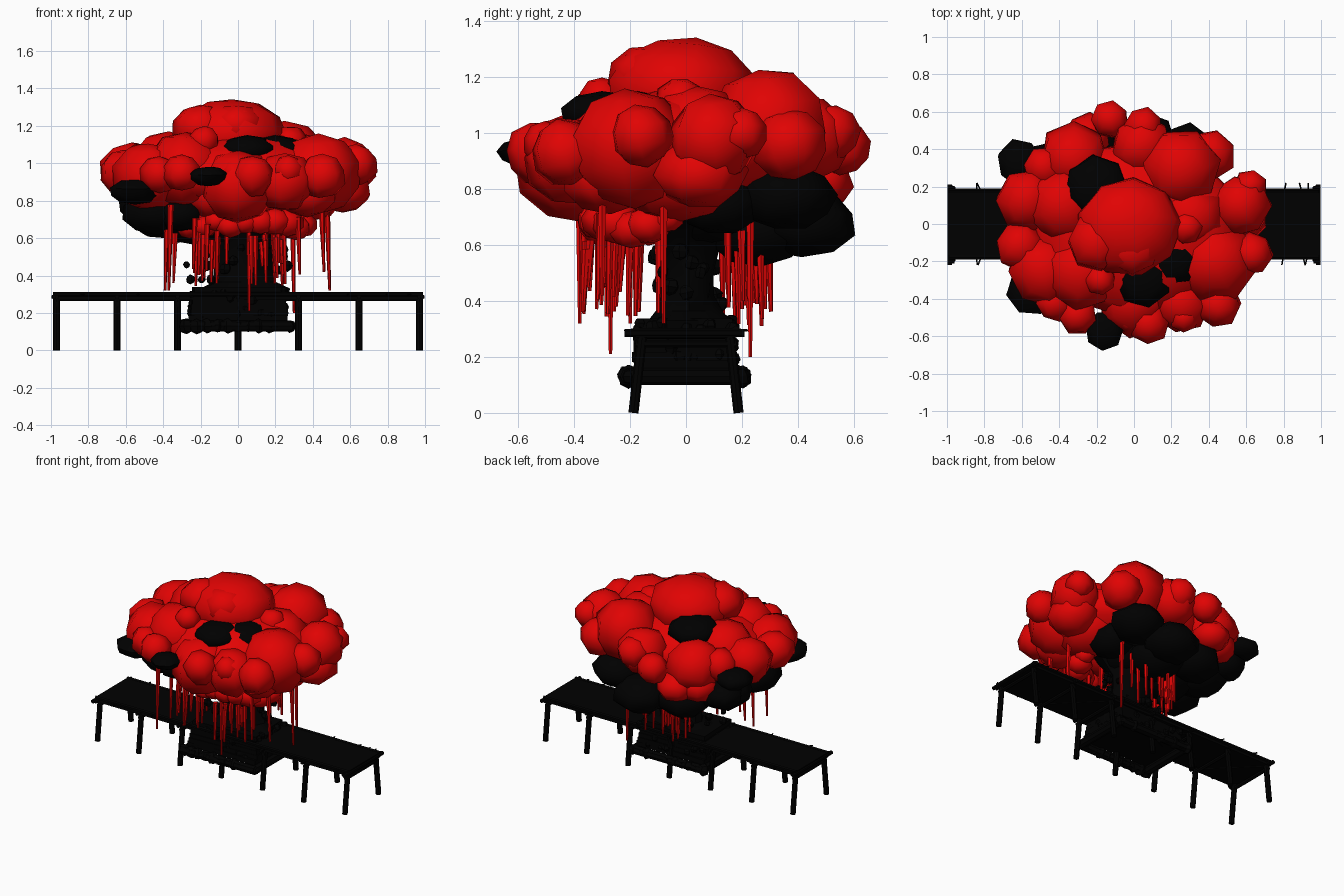
import bpy, bmesh, math, random
from mathutils import Matrix, Vector

random.seed(7)
cube = bpy.data.objects.get("Cube")
if cube:
    bpy.data.objects.remove(cube, do_unlink=True)


def material(name, rgb):
    m = bpy.data.materials.new(name)
    m.use_nodes = True
    m.diffuse_color = (*rgb, 1)
    node = next(n for n in m.node_tree.nodes if n.type == 'BSDF_PRINCIPLED')
    node.inputs["Base Color"].default_value = (*rgb, 1)
    return m


RED = material("bright_red", (0.75, 0.001, 0.001))
BLACK = material("soot_black", (0, 0, 0))


def finish(bm, name, mat, smooth=0):
    mesh = bpy.data.meshes.new(name)
    bm.to_mesh(mesh)
    bm.free()
    mesh.materials.append(mat)
    ob = bpy.data.objects.new(name, mesh)
    bpy.context.collection.objects.link(ob)
    if smooth:
        bpy.ops.object.select_all(action='DESELECT')
        ob.select_set(True)
        bpy.context.view_layer.objects.active = ob
        bpy.ops.object.shade_smooth_by_angle(angle=math.radians(smooth))


def blob(bm, pos, size, sides=7, rings=5, rough=0.05):
    """Coarse billow: a few-sided ball with a fan at its slightly tilted pole."""
    verts = bmesh.ops.create_uvsphere(bm, u_segments=sides, v_segments=rings, radius=1.06)["verts"]
    spin = (Matrix.Rotation(random.uniform(-0.25, 0.25), 3, 'X')
            @ Matrix.Rotation(random.uniform(0, 6), 3, 'Z'))
    for v in verts:
        p = spin @ v.co * random.uniform(1 - rough, 1 + rough)
        v.co = Vector(pos) + Vector(p[i] * size[i] for i in range(3))


def box(bm, pos, size, turn=0):
    bmesh.ops.create_cube(bm, size=1, matrix=Matrix.Translation(pos)
                          @ Matrix.Rotation(turn, 4, 'Z') @ Matrix.Diagonal((*size, 1)))


def rod(bm, a, b, r1, r2=None, sides=6):
    a, b = Vector(a), Vector(b)
    d = b - a
    rot = d.to_track_quat('Z', 'Y').to_matrix().to_4x4()
    bmesh.ops.create_cone(bm, cap_ends=True, segments=sides, radius1=r1,
                          radius2=r1 if r2 is None else r2, depth=d.length,
                          matrix=Matrix.Translation((a + b) / 2) @ rot)


def cluster(name, mat, spots, squash):
    bm = bmesh.new()
    for x, y, z, r in spots:
        blob(bm, (x, y, z), (r, r, r * squash))
    finish(bm, name, mat, 60)


# Cloud core and crown
bm = bmesh.new()
blob(bm, (0.02, -0.02, 0.94), (0.54, 0.45, 0.21), 12, 8)
finish(bm, "cloud_core", RED, 60)
bm = bmesh.new()
blob(bm, (-0.03, -0.02, 1.155), (0.27, 0.26, 0.18), 9, 6, 0.03)
blob(bm, (-0.2, -0.1, 1.19), (0.15, 0.15, 0.12))
blob(bm, (0.0, -0.13, 1.2), (0.14, 0.14, 0.11))
finish(bm, "cloud_crown", RED, 60)

# Big billows around the rim
cluster("cloud_billows", RED, [
    (.43, -.2, .94, .22), (.25, .3, 1.03, .21), (.41, .37, .96, .13),
    (.57, .1, .98, .16), (-.57, .13, .96, .16), (-.61, -.12, .95, .13),
    (-.48, -.25, .93, .19), (-.28, -.25, .97, .21), (0, -.4, .88, .2),
    (.25, -.42, .9, .16), (-.32, .36, .95, .18), (-.37, .1, .98, .2),
    (.3, .04, 1.0, .18), (.04, .42, .98, .16)], .92)

# Hanging billows below
cluster("cloud_underside", RED, [
    (.1, -.15, .83, .18), (.36, -.02, .86, .22), (-.12, -.24, .83, .16),
    (.55, .05, .86, .16), (.37, -.28, .84, .16), (-.36, .38, .82, .13),
    (-.25, .47, .82, .12)], .75)

# Small puffs on the outer edge
cluster("cloud_puffs", RED, [
    (-.3, -.49, .95, .1), (.08, -.53, .93, .11), (.45, -.43, .93, .12),
    (-.13, .56, .95, .1), (.05, .52, 1.0, .1), (.63, -.16, .99, .11),
    (.28, -.02, 1.11, .09), (-.42, -.42, .94, .1), (-.02, -.5, .95, .08),
    (-.48, .3, .97, .11), (.27, -.5, .96, .08), (-.18, -.3, 1.12, .08),
    (.62, .2, 1.0, .09)], .95)

# Soot patches between billows and the dark shelf under the rear
cluster("soot_patches", BLACK, [
    (-.2, .2, 1.11, .17), (.05, -.29, 1.07, .15), (.2, -.18, 1.07, .15),
    (-.16, -.57, .93, .1), (-.61, .33, .92, .12), (-.55, -.35, .85, .13)], .5)
cluster("soot_shelf", BLACK, [
    (-.44, -.13, .74, .18), (-.4, .16, .73, .19), (-.22, .33, .68, .17),
    (.05, .42, .68, .18), (.27, .36, .77, .17), (.02, .25, .65, .18),
    (-.22, .05, .7, .2), (-.31, -.2, .73, .14), (-.5, .3, .77, .13),
    (.1, .05, .74, .2), (.28, .12, .74, .15)], .65)

# Lower collar of small red puffs, on the front and right
bm = bmesh.new()
for i in range(12):
    a = math.radians(195 + i * 15)
    r = random.uniform(0.06, 0.095)
    blob(bm, (0.04 + 0.31 * math.cos(a), 0.25 * math.sin(a) - 0.07, random.uniform(0.65, 0.71)),
         (r, r, r * 0.8))
finish(bm, "lower_collar", RED, 60)

# Falling spikes
bm = bmesh.new()
for i in range(46):
    if i % 5 < 3:
        x, y, low = random.uniform(-0.36, 0.35), random.uniform(-0.37, -0.06), 0.34
    else:
        x, y, low = random.uniform(-0.15, 0.33), random.uniform(0.1, 0.33), 0.28
    top = random.uniform(0.58, 0.72)
    rod(bm, (x, y, top), (x * 1.03, y * 1.03, low + random.uniform(0, 0.13)), 0.016, 0.007)
for x, y, end in [(-.39, -.2, .32), (-.37, -.38, .32), (.46, -.3, .42), (.49, -.08, .32),
                  (.06, -.27, .21), (.3, .23, .2)]:
    rod(bm, (x * 0.97, y, 0.78), (x, y, end), 0.017, 0.007)
finish(bm, "falling_spikes", RED)

# Stem, turned from a profile
bm = bmesh.new()
profile = [(.15, .15), (.165, .33), (.11, .365), (.1, .42), (.095, .5), (.1, .58), (.14, .66), (.2, .72)]
rings = []
for r, z in profile:
    ring = []
    for k in range(14):
        a = math.tau * k / 14
        q = r * random.uniform(0.86, 1.12)
        ring.append(bm.verts.new((0.03 + q * 1.5 * math.cos(a), 0.01 + q * math.sin(a), z)))
    rings.append(ring)
for lo, hi in zip(rings, rings[1:]):
    for k in range(14):
        j = (k + 1) % 14
        bm.faces.new((lo[k], lo[j], hi[j], hi[k]))
bm.faces.new(rings[-1])
bm.faces.new(rings[0][::-1])
finish(bm, "stem", BLACK, 35)

# Stepped base heap with rubble
bm = bmesh.new()
for i in range(6):
    t = i / 5
    box(bm, (0, -0.005, 0.17 + 0.15 * t), (0.53 - 0.05 * t, 0.36 - 0.04 * t, 0.035), random.uniform(-0.05, 0.05))
for i in range(40):
    a = math.tau * i / 40
    c, s = math.cos(a), math.sin(a)
    k = 1 / max(abs(c), abs(s))
    r = random.uniform(0.018, 0.028)
    blob(bm, (0.245 * c * k, 0.165 * s * k, random.uniform(0.18, 0.33)), (r, r, r), 6, 4, 0.15)
finish(bm, "base_heap", BLACK)

# Thick lumpy rolls framing the foot of the base
bm = bmesh.new()
for side in (-1, 1):
    rod(bm, (-0.28, side * 0.2 - 0.005, 0.13), (0.28, side * 0.2 - 0.005, 0.13), 0.03, sides=8)
    rod(bm, (side * 0.27, -0.2, 0.13), (side * 0.27, 0.19, 0.13), 0.03, sides=8)
    for i in range(11):
        r = random.uniform(0.026, 0.038)
        blob(bm, (-0.275 + 0.055 * i, side * 0.2 - 0.005, 0.13), (r, r, r), 6, 4, 0.15)
finish(bm, "base_rolls", BLACK)

# Floating debris round the stem
bm = bmesh.new()
for i in range(26):
    a = math.tau * i / 26
    r = random.uniform(0.016, 0.032)
    q = random.uniform(0.18, 0.33)
    blob(bm, (q * math.cos(a), q * 0.4 * math.sin(a), random.uniform(0.37, 0.6)), (r, r, r), 6, 4, 0.15)
finish(bm, "debris", BLACK)

# Bridge deck with edge rails
bm = bmesh.new()
box(bm, (0, 0, 0.287), (1.98, 0.36, 0.034))
for side in (-1, 1):
    rod(bm, (-0.99, side * 0.178, 0.299), (0.99, side * 0.178, 0.299), 0.013)
    rod(bm, (side * 0.985, -0.22, 0.286), (side * 0.985, 0.21, 0.286), 0.014)
finish(bm, "bridge_deck", BLACK)

# Splayed legs, cross beams and zigzag braces
stations = [i * 0.3233 for i in range(-3, 4)]
bm = bmesh.new()
for i, x in enumerate(stations):
    for side in (-1, 1):
        rod(bm, (x, side * 0.188, 0), (x, side * 0.155, 0.29), 0.018, sides=8)
    rod(bm, (x, -0.21, 0.284), (x, 0.2, 0.284), 0.012)
    rod(bm, (x, -0.18, 0.247), (x, 0.18, 0.247), 0.013)
    if i:
        s = 1 if i % 2 else -1
        rod(bm, (stations[i - 1], s * 0.16, 0.273), (x, -s * 0.16, 0.273), 0.009)
finish(bm, "bridge_legs", BLACK)

# Thin prongs poking out of the deck edges
bm = bmesh.new()
for x in (-0.84, -0.81, 0.8, 0.9, 0.93, 0.6, -0.55):
    for side in (-1, 1):
        rod(bm, (x, side * 0.16, 0.3), (x + random.uniform(-0.03, 0.03), side * 0.22, 0.295), 0.004, sides=4)
finish(bm, "deck_prongs", BLACK)
